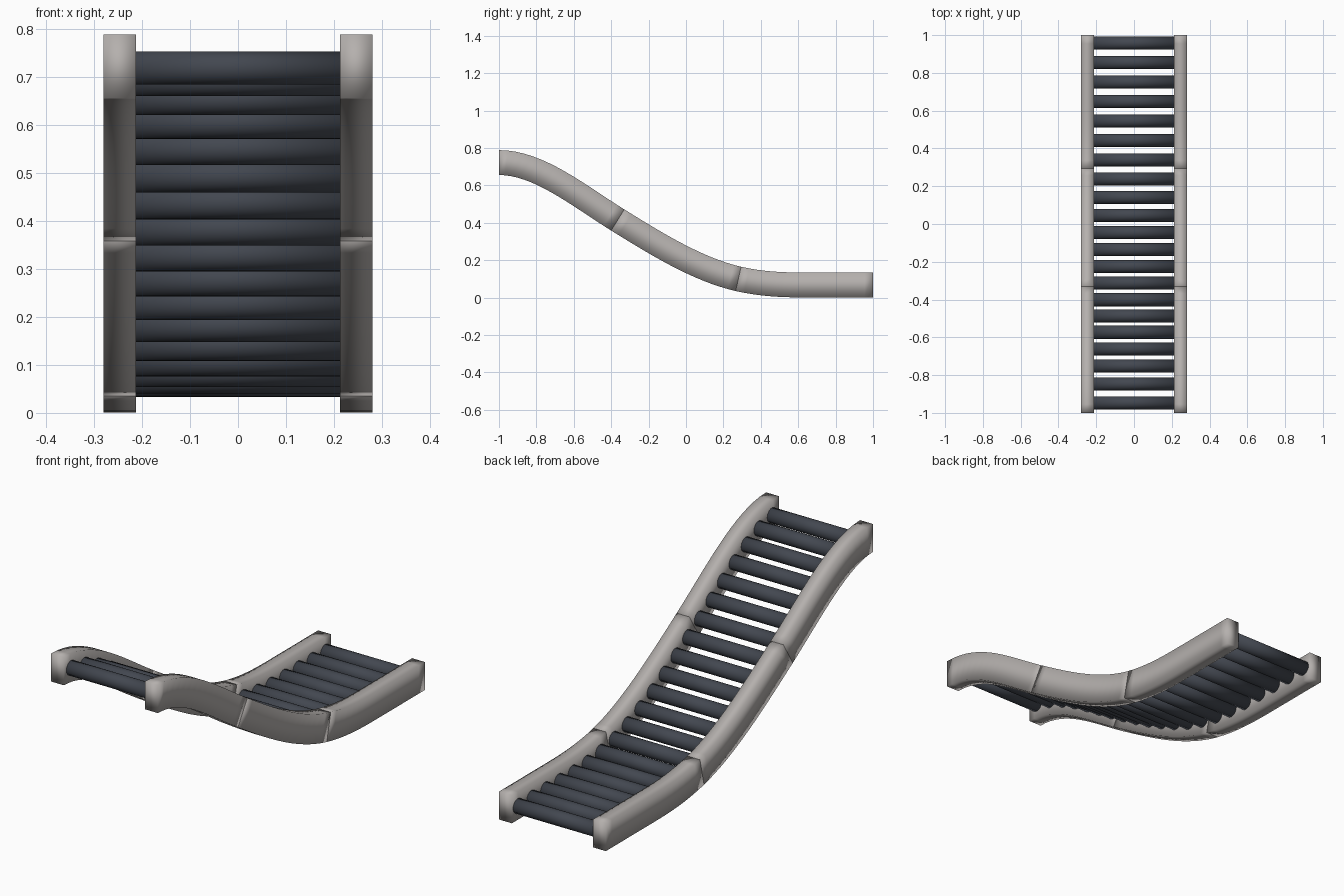
import bpy, bmesh, math
from mathutils import Vector, Matrix

if "Cube" in bpy.data.objects:
    bpy.data.objects.remove(bpy.data.objects["Cube"])


def material(name, color):
    m = bpy.data.materials.new(name)
    m.diffuse_color = (*color, 1)
    m.use_nodes = True
    m.node_tree.nodes["Principled BSDF"].inputs["Base Color"].default_value = m.diffuse_color
    return m


RAIL = material("warm grey rail", (0.46, 0.435, 0.42))
ROLL = material("dark slate roller", (0.055, 0.063, 0.08))

# side path: (y, z, slope) knots, joined by cubic Hermite pieces
KNOTS = [(-1, 0.722, 0), (-0.365, 0.415, -0.62), (0.28, 0.10, -0.23),
         (0.62, 0.0675, 0), (1, 0.0675, 0)]
RAIL_HALF_H = 0.0665
X_IN, X_OUT = 0.213, 0.28


def path(y):
    """Return height and slope of the centre line at y."""
    for (y0, z0, m0), (y1, z1, m1) in zip(KNOTS, KNOTS[1:]):
        if y <= y1 + 1e-9:
            break
    h = y1 - y0
    t = (y - y0) / h
    z = ((2*t**3 - 3*t*t + 1) * z0 + (t**3 - 2*t*t + t) * h * m0
         + (3*t*t - 2*t**3) * z1 + (t**3 - t*t) * h * m1)
    s = ((6*t*t - 6*t) * (z0 - z1) / h + (3*t*t - 4*t + 1) * m0
         + (3*t*t - 2*t) * m1)
    return z, s


def finish(bm, name, mat):
    bmesh.ops.recalc_face_normals(bm, faces=bm.faces[:])
    for f in bm.faces:
        f.smooth = True
    me = bpy.data.meshes.new(name)
    bm.to_mesh(me)
    bm.free()
    me.materials.append(mat)
    ob = bpy.data.objects.new(name, me)
    bpy.context.collection.objects.link(ob)
    return ob


# side rails: three curved box sections on each side
def rail(name, side, ya, yb, steps=16):
    bm = bmesh.new()
    rings = []
    for i in range(steps + 1):
        y = ya + (yb - ya) * i / steps
        z, s = path(y)
        n = Vector((0, -s, 1)).normalized() * RAIL_HALF_H
        c = Vector((0, y, z))
        ring = []
        for x, k in ((X_IN, -1), (X_OUT, -1), (X_OUT, 1), (X_IN, 1)):
            p = c + n * k
            ring.append(bm.verts.new((side * x, p.y, p.z)))
        rings.append(ring)
    for a, b in zip(rings, rings[1:]):
        for j in range(4):
            k = (j + 1) % 4
            bm.faces.new((a[j], a[k], b[k], b[j]))
    bm.faces.new(rings[0])
    bm.faces.new(rings[-1])
    finish(bm, name, RAIL)


for side, label in ((-1, "left"), (1, "right")):
    rail("upper_rail_" + label, side, -1, -0.365)
    rail("middle_rail_" + label, side, -0.365, 0.28)
    rail("lower_rail_" + label, side, 0.28, 1)

# rollers, evenly spaced along the path length
N = 2000
pts = [Vector((0, -1 + 2*i/N, path(-1 + 2*i/N)[0])) for i in range(N + 1)]
lengths = [0.0]
for a, b in zip(pts, pts[1:]):
    lengths.append(lengths[-1] + (b - a).length)
COUNT = 21
for i in range(COUNT):
    target = 0.053 + (lengths[-1] - 0.053 - 0.043) * i / (COUNT - 1)
    p = pts[next(k for k, l in enumerate(lengths) if l >= target)]
    bm = bmesh.new()
    bmesh.ops.create_cone(
        bm, cap_ends=True, segments=24, radius1=0.0345, radius2=0.0345,
        depth=0.43,
        matrix=Matrix.Translation(p) @ Matrix.Rotation(math.pi/2, 4, 'Y'))
    finish(bm, "roller_%02d" % (i + 1), ROLL)
